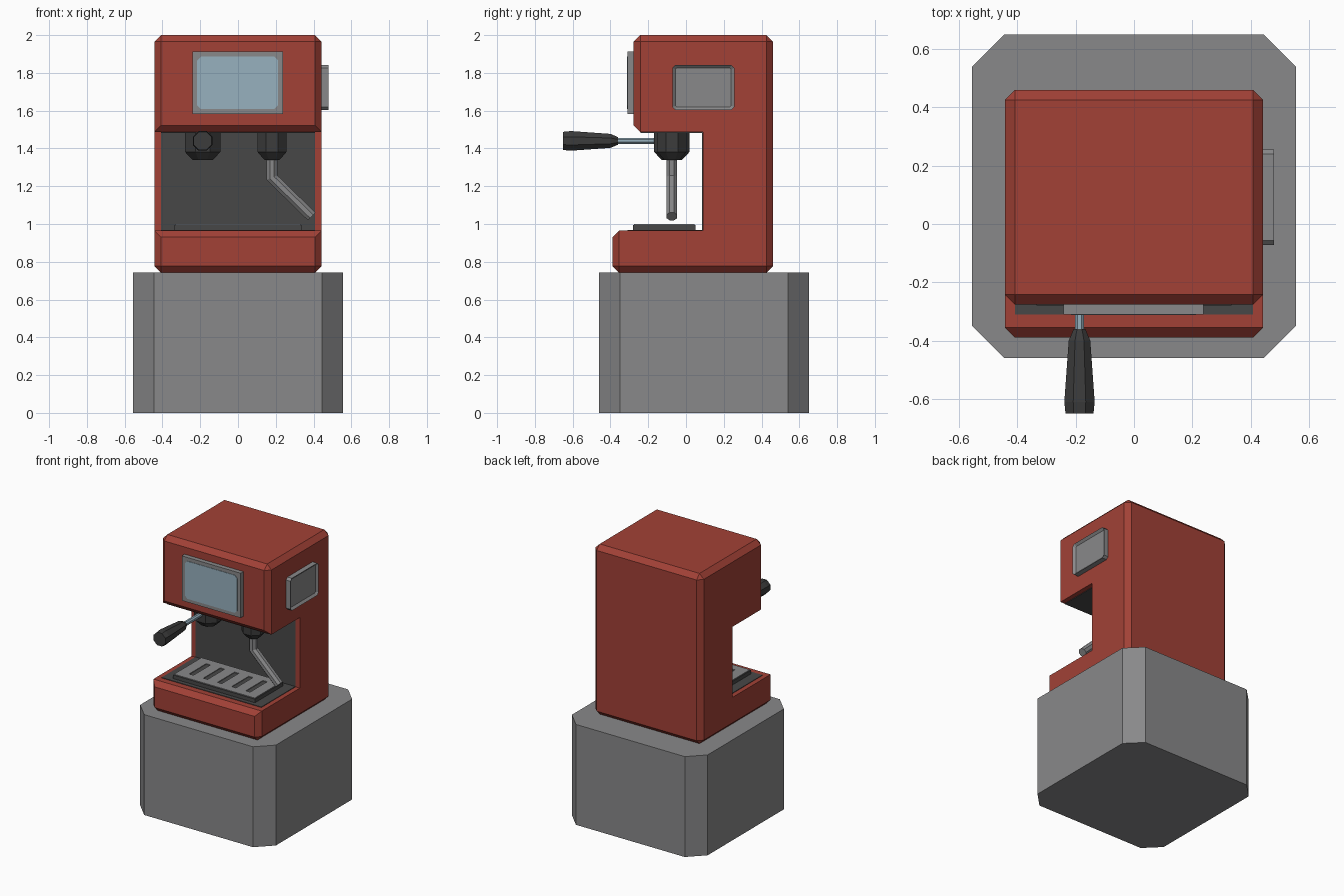
import bpy, bmesh, math
from mathutils import Vector, Matrix

if "Cube" in bpy.data.objects:
    bpy.data.objects.remove(bpy.data.objects["Cube"])


def material(name, rgb):
    m = bpy.data.materials.new(name)
    m.diffuse_color = (*rgb, 1)
    m.use_nodes = True
    m.node_tree.nodes["Principled BSDF"].inputs["Base Color"].default_value = m.diffuse_color
    return m


RED = material("red enamel", (0.36, 0.053, 0.037))
GREY = material("grey metal", (0.25, 0.25, 0.255))
DARK = material("dark recess", (0.064, 0.064, 0.064))
BLACK = material("black grip", (0.045, 0.045, 0.045))
BLUE = material("pale blue glass", (0.31, 0.44, 0.52))


def finish(name, bm, *mats):
    bmesh.ops.recalc_face_normals(bm, faces=bm.faces)
    me = bpy.data.meshes.new(name)
    bm.to_mesh(me)
    bm.free()
    for m in mats:
        me.materials.append(m)
    ob = bpy.data.objects.new(name, me)
    bpy.context.collection.objects.link(ob)
    return ob


def add_prism(bm, outline, vec):
    """Extrude a closed 3D outline along vec."""
    f = bm.faces.new([bm.verts.new(p) for p in outline])
    ext = bmesh.ops.extrude_face_region(bm, geom=[f], use_keep_orig=True)
    vs = [g for g in ext["geom"] if isinstance(g, bmesh.types.BMVert)]
    bmesh.ops.translate(bm, verts=vs, vec=vec)


def rect(a0, a1, b0, b1, c=0.0):
    """Rectangle with cut corners of size c."""
    if c == 0:
        return [(a0, b0), (a1, b0), (a1, b1), (a0, b1)]
    return [(a0 + c, b0), (a1 - c, b0), (a1, b0 + c), (a1, b1 - c),
            (a1 - c, b1), (a0 + c, b1), (a0, b1 - c), (a0, b0 + c)]


def lathe(name, rings, origin, axis, mat, sides=8):
    """Solid of (distance, flat radius) rings along axis, flats facing the axes."""
    bm = bmesh.new()
    rot = Vector((0, 0, 1)).rotation_difference(Vector(axis)).to_matrix()
    loops = []
    for d, r in rings:
        r /= math.cos(math.pi / sides)
        loops.append([bm.verts.new(Vector(origin) + rot @ Vector((
            r * math.cos((i + .5) * math.tau / sides),
            r * math.sin((i + .5) * math.tau / sides), d))) for i in range(sides)])
    for a, b in zip(loops, loops[1:]):
        for i in range(sides):
            j = (i + 1) % sides
            bm.faces.new((a[i], a[j], b[j], b[i]))
    bm.faces.new(loops[0])
    bm.faces.new(loops[-1])
    return finish(name, bm, mat)


# pedestal with cut corners
bm = bmesh.new()
add_prism(bm, [(x, y, 0) for x, y in rect(-.555, .555, -.46, .65, .11)], (0, 0, .742))
finish("pedestal", bm, GREY)

# body: C-shaped side profile, chamfered on its outer edges only
W, C = .443, .035
BACK, BASE, COL, HEAD = .46, -.39, .09, -.277
Z0, Z1, Z2, Z3 = .742, .965, 1.487, 2.0
profile = [(BACK, Z0), (BASE, Z0), (BASE, Z1), (COL, Z1),
           (COL, Z2), (HEAD, Z2), (HEAD, Z3), (BACK, Z3)]
bm = bmesh.new()
add_prism(bm, [(-W, y, z) for y, z in profile], (2 * W, 0, 0))


def is_outer(e):
    a, b = (v.co for v in e.verts)
    m = (a + b) / 2
    if abs(a.x - b.x) > .1:
        return abs(m.y - COL) > .01
    on_recess = (abs(a.z - b.z) < .01 and min(abs(m.z - Z1), abs(m.z - Z2)) < .01)
    return not on_recess and abs(m.y - COL) > .01 or abs(m.z - Z0) < .01 or abs(m.z - Z3) < .01


bmesh.ops.bevel(bm, geom=[e for e in bm.edges if is_outer(e)], offset=C,
                offset_type='OFFSET', segments=1, affect='EDGES')
finish("body", bm, RED)

# dark lining of the open bay: floor, back wall and ceiling
t = .004
bm = bmesh.new()
lining = [(-.31, Z1), (COL, Z1), (COL, Z2), (-.24, Z2),
          (-.24, Z2 - t), (COL - t, Z2 - t), (COL - t, Z1 + t), (-.31, Z1 + t)]
add_prism(bm, [(-.408, y, z) for y, z in lining], (.816, 0, 0))
finish("bay_lining", bm, DARK)

# drip tray and slotted grate
bm = bmesh.new()
add_prism(bm, [(x, y, Z1) for x, y in rect(-.335, .335, -.28, .05)], (0, 0, .031))
finish("drip_tray", bm, DARK)
bm = bmesh.new()
gx, slot_w, n = .33, .036, 5
bar = (2 * gx - n * slot_w) / (n + 1)
for y0, y1 in ((-.275, -.215), (-.015, .045)):
    add_prism(bm, [(x, y, .995) for x, y in rect(-gx, gx, y0, y1)], (0, 0, .006))
for i in range(n + 1):
    x0 = -gx + i * (bar + slot_w)
    add_prism(bm, [(x, y, .995) for x, y in rect(x0, x0 + bar, -.215, -.015)], (0, 0, .006))
finish("tray_grate", bm, GREY)

# display: bezel and glass
bm = bmesh.new()
add_prism(bm, [(x, -.31, z) for x, z in rect(-.242, .238, 1.582, 1.912)], (0, .04, 0))
finish("display_bezel", bm, GREY)
bm = bmesh.new()
add_prism(bm, [(x, -.313, z) for x, z in rect(-.216, .212, 1.608, 1.886, .02)], (0, .006, 0))
finish("display_glass", bm, BLUE)

# side panel with a sunken centre
bm = bmesh.new()
add_prism(bm, [(W - .01, y, z) for y, z in rect(-.072, .256, 1.603, 1.842, .016)], (.047, 0, 0))
bm.normal_update()
bmesh.ops.recalc_face_normals(bm, faces=bm.faces)
face = max(bm.faces, key=lambda f: f.calc_center_median().x)
bmesh.ops.inset_region(bm, faces=[face], thickness=.018, depth=0)
bmesh.ops.translate(bm, verts=face.verts, vec=(-.015, 0, 0))
finish("side_panel", bm, GREY)

# brew head and steam head under the overhang
Y = -.075
lathe("brew_head", [(0, .094), (.105, .094), (.148, .054)], (-.187, Y, Z2), (0, 0, -1), BLACK)
lathe("steam_head", [(0, .077), (.105, .077), (.148, .04)], (.18, Y, Z2), (0, 0, -1), BLACK)

# filter handle: thin rod and tapered grip
lathe("handle_rod", [(0, .016), (.25, .016)], (-.187, -.13, 1.44), (0, -1, 0), BLUE)
lathe("handle_grip", [(0, .02), (.04, .037), (.25, .052), (.29, .048)],
      (-.187, -.36, 1.44), (0, -1, 0), BLACK)

# bent steam wand
bm = bmesh.new()
path = [Vector((.18, Y, 1.36)), Vector((.18, Y, 1.245)), Vector((.39, Y, 1.04))]
down, slant = Vector((0, 0, -1)), (path[2] - path[1]).normalized()
mid = (down + slant).normalized()
r, loops = .031, []
for p, d in zip(path, (down, mid, slant)):
    u = Vector((0, 1, 0))
    v = d.cross(u) / (mid.dot(down) if d is mid else 1)
    loops.append([bm.verts.new(p + r * (u * math.cos(a) + v * math.sin(a)))
                  for a in ((i + .5) * math.tau / 8 for i in range(8))])
for a, b in zip(loops, loops[1:]):
    for i in range(8):
        bm.faces.new((a[i], a[i - 1], b[i - 1], b[i]))
bm.faces.new(loops[0])
bm.faces.new(loops[-1])
finish("steam_wand", bm, GREY)
